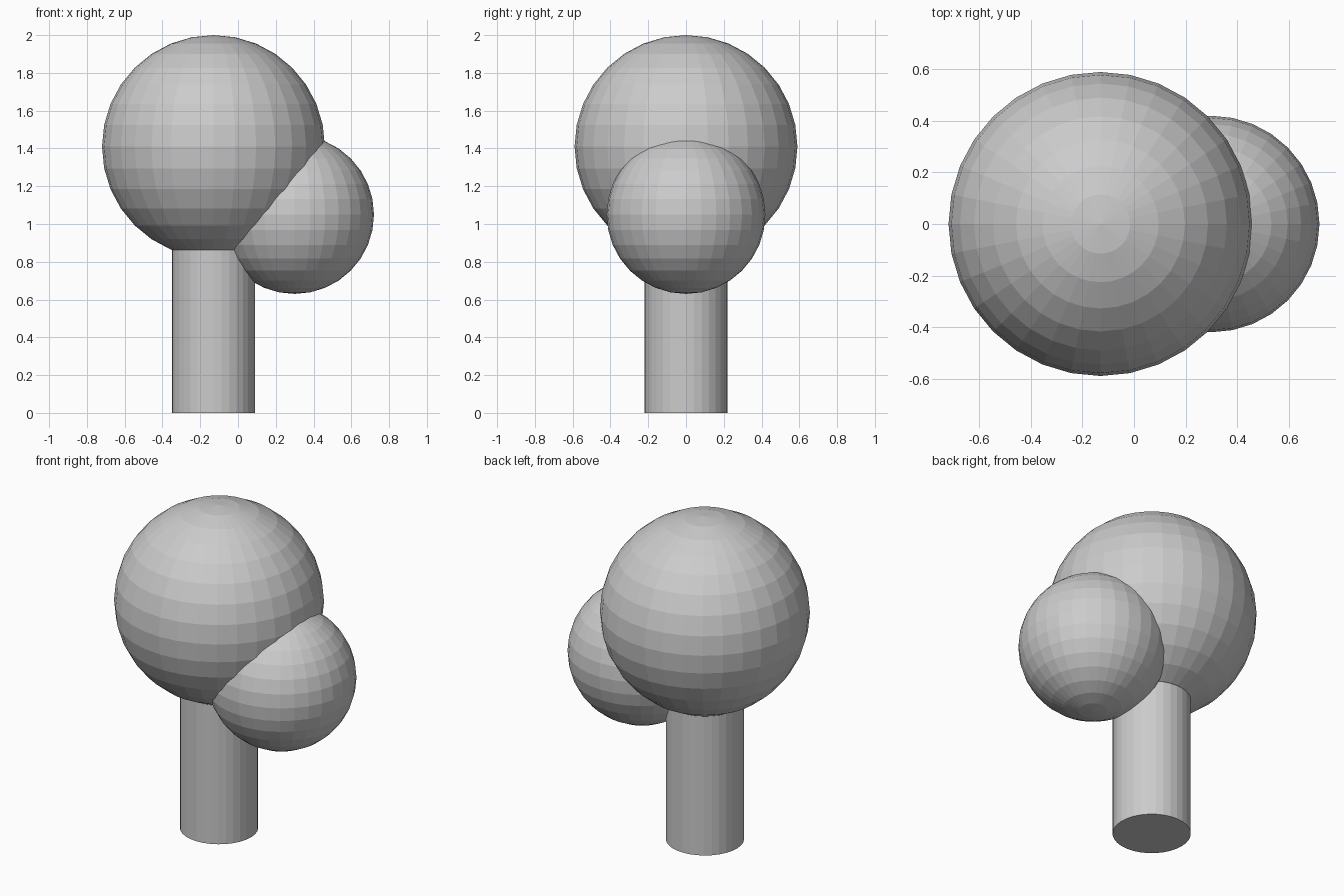
import bpy

# Remove the default cube
cube = bpy.data.objects.get("Cube")
if cube:
    bpy.data.objects.remove(cube, do_unlink=True)

# One plain grey for the whole model
GREY = (0.6, 0.6, 0.6, 1.0)
grey = bpy.data.materials.new("plain grey")
grey.use_nodes = True
grey.diffuse_color = GREY
grey.node_tree.nodes["Principled BSDF"].inputs["Base Color"].default_value = GREY

TRUNK_X = -0.13


def finish(name):
    """Name the new part, colour it and keep its flat facets."""
    part = bpy.context.object
    part.name = name
    part.data.materials.append(grey)
    bpy.ops.object.shade_flat()


def foliage(name, x, z, radius):
    bpy.ops.mesh.primitive_uv_sphere_add(
        segments=32, ring_count=16, radius=radius, location=(x, 0, z))
    finish(name)


# Trunk, ending inside the large crown
height = 1.1
bpy.ops.mesh.primitive_cylinder_add(
    vertices=32, radius=0.22, depth=height, location=(TRUNK_X, 0, height / 2))
finish("trunk")

# Large crown and smaller side crown
foliage("large_crown", TRUNK_X, 1.41, 0.59)
foliage("side_crown", 0.30, 1.05, 0.42)
